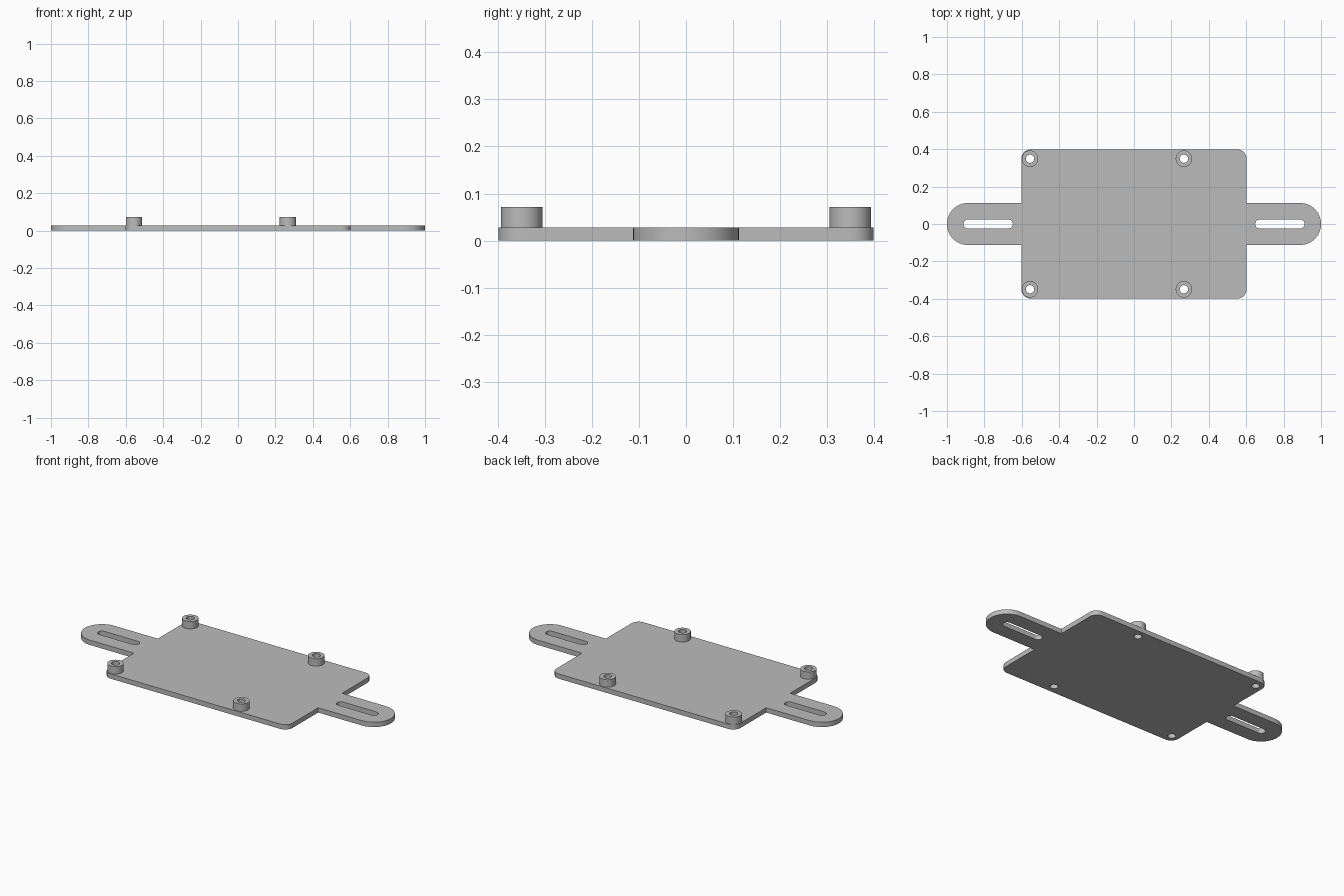
import bpy, bmesh
from math import cos, sin, radians

THICK, POST_TOP = 0.0285, 0.072
HALF_X, HALF_Y, CORNER = 0.602, 0.398, 0.048
TAB_R, SLOT_R, SLOT_IN, SLOT_OUT = 0.112, 0.024, 0.672, 0.888
POST_R, HOLE_R = 0.044, 0.022
POSTS = [(x, y) for x in (-0.556, 0.267) for y in (-0.349, 0.349)]

cube = bpy.data.objects.get("Cube")
if cube:
    bpy.data.objects.remove(cube, do_unlink=True)

grey = bpy.data.materials.new("plain grey")
grey.use_nodes = True
colour = (0.5, 0.5, 0.5, 1)
grey.diffuse_color = colour
grey.node_tree.nodes["Principled BSDF"].inputs["Base Color"].default_value = colour


def arc(cx, cy, r, start, end, steps):
    angles = [radians(start + (end - start) * i / steps) for i in range(steps + 1)]
    return [(cx + r * cos(a), cy + r * sin(a)) for a in angles]


def circle(cx, cy, r):
    return arc(cx, cy, r, 0, 360, 48)[:-1]


def turned(points):
    return [(-x, -y) for x, y in points]


def extrude_loops(name, loops, z0, z1):
    """Fill the first loop, leave the others as holes, and extrude from z0 to z1."""
    curve = bpy.data.curves.new(name + " outline", "CURVE")
    curve.dimensions = "2D"
    curve.fill_mode = "BOTH"
    curve.extrude = (z1 - z0) / 2
    for loop in loops:
        spline = curve.splines.new("POLY")
        spline.points.add(len(loop) - 1)
        for point, (x, y) in zip(spline.points, loop):
            point.co = (x, y, 0, 1)
        spline.use_cyclic_u = True
    helper = bpy.data.objects.new(name + " helper", curve)
    bpy.context.collection.objects.link(helper)
    bpy.context.view_layer.update()
    graph = bpy.context.evaluated_depsgraph_get()
    mesh = bpy.data.meshes.new_from_object(helper.evaluated_get(graph))
    bpy.data.objects.remove(helper, do_unlink=True)

    # Weld caps to walls and stand the part at its height
    bm = bmesh.new()
    bm.from_mesh(mesh)
    bmesh.ops.remove_doubles(bm, verts=bm.verts, dist=1e-4)
    bmesh.ops.recalc_face_normals(bm, faces=bm.faces)
    bmesh.ops.translate(bm, verts=bm.verts, vec=(0, 0, (z0 + z1) / 2))
    bm.to_mesh(mesh)
    bm.free()
    mesh.materials.clear()
    mesh.materials.append(grey)
    obj = bpy.data.objects.new(name, mesh)
    bpy.context.collection.objects.link(obj)
    bpy.ops.object.select_all(action="DESELECT")
    obj.select_set(True)
    bpy.context.view_layer.objects.active = obj
    bpy.ops.object.shade_smooth_by_angle(angle=radians(30))
    return obj


# Base plate with rounded corners, end tabs, slots and screw holes
cx, cy = HALF_X - CORNER, HALF_Y - CORNER
half = (arc(cx, -cy, CORNER, -90, 0, 10)
        + [(HALF_X, -TAB_R)]
        + arc(SLOT_OUT, 0, TAB_R, -90, 90, 32)
        + [(HALF_X, TAB_R)]
        + arc(cx, cy, CORNER, 0, 90, 10))
slot = arc(SLOT_OUT, 0, SLOT_R, -90, 90, 16) + arc(SLOT_IN, 0, SLOT_R, 90, 270, 16)
holes = [circle(x, y, HOLE_R) for x, y in POSTS]
extrude_loops("base_plate", [half + turned(half), slot, turned(slot)] + holes, 0, THICK)

# Hollow standoff posts
for x, y in POSTS:
    name = ("back" if y > 0 else "front") + ("_left" if x > 0 else "_right") + "_standoff"
    extrude_loops(name, [circle(x, y, POST_R), circle(x, y, HOLE_R)], THICK, POST_TOP)
